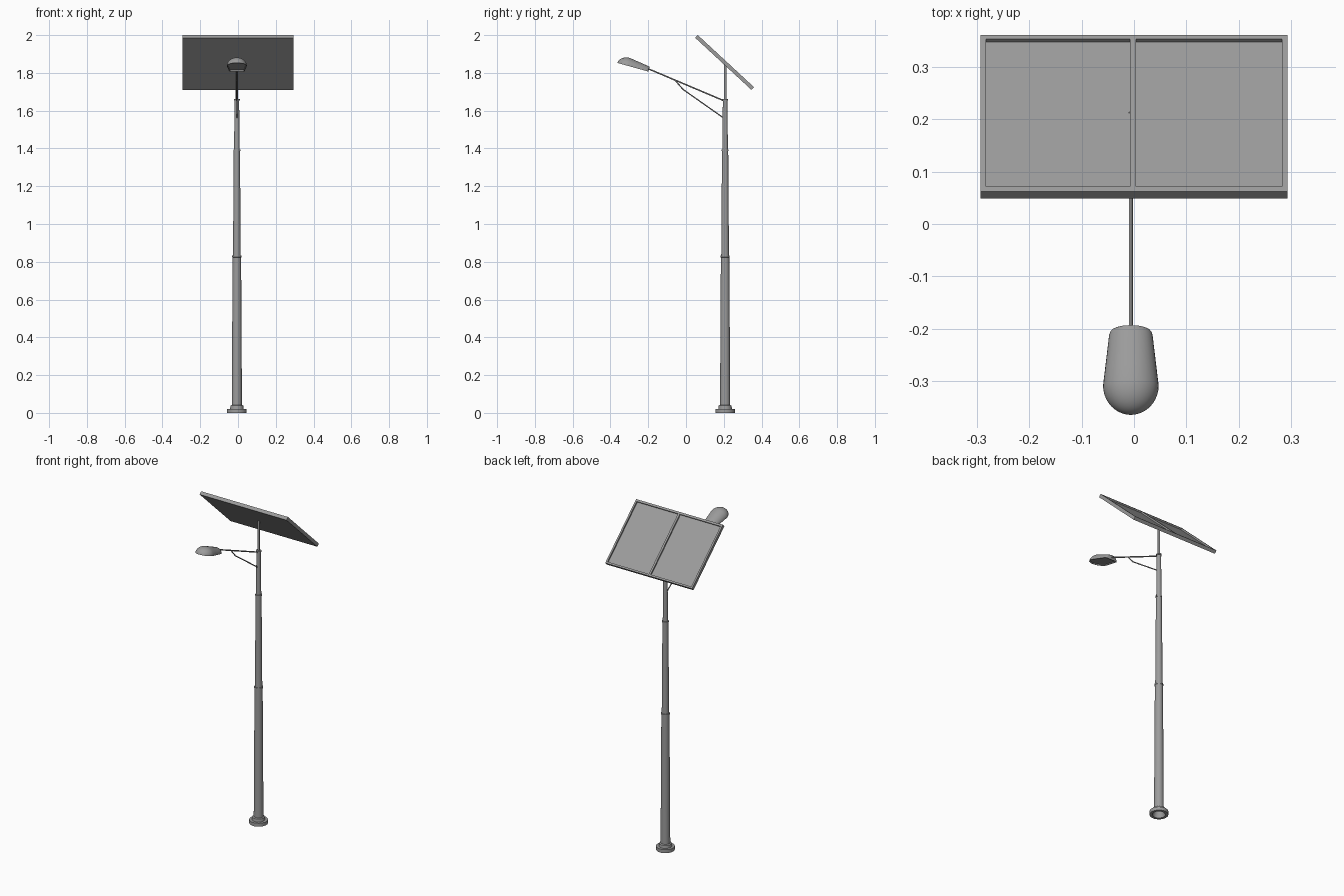
import bpy, bmesh
from math import sin, cos, pi, radians, sqrt
from mathutils import Vector, Matrix

cube = bpy.data.objects.get("Cube")
if cube:
    bpy.data.objects.remove(cube)

grey = bpy.data.materials.new("matte grey")
grey.use_nodes = True
COLOUR = (0.33, 0.33, 0.33, 1)
grey.diffuse_color = COLOUR
grey.node_tree.nodes["Principled BSDF"].inputs["Base Color"].default_value = COLOUR

PX, PY = -0.006, 0.207  # pole axis


def finish(name, bm, matrix=Matrix(), angle=30):
    bmesh.ops.remove_doubles(bm, verts=bm.verts, dist=1e-5)
    bmesh.ops.recalc_face_normals(bm, faces=bm.faces)
    mesh = bpy.data.meshes.new(name)
    bm.to_mesh(mesh)
    bm.free()
    mesh.materials.append(grey)
    ob = bpy.data.objects.new(name, mesh)
    bpy.context.collection.objects.link(ob)
    ob.matrix_world = matrix
    bpy.ops.object.select_all(action='DESELECT')
    ob.select_set(True)
    bpy.context.view_layer.objects.active = ob
    bpy.ops.object.shade_smooth_by_angle(angle=radians(angle))
    return ob


def lathe(name, profile, sides=32):
    bm = bmesh.new()
    verts = [bm.verts.new((r, 0, z)) for r, z in profile]
    edges = [bm.edges.new(pair) for pair in zip(verts, verts[1:])]
    bmesh.ops.spin(bm, geom=verts + edges, cent=(0, 0, 0), axis=(0, 0, 1),
                   angle=2 * pi, steps=sides)
    return finish(name, bm, Matrix.Translation((PX, PY, 0)))


def rod(name, points, radius, sides=12):
    bm = bmesh.new()
    for a, b in zip(points, points[1:]):
        a, b = Vector((PX, *a)), Vector((PX, *b))
        turn = (b - a).to_track_quat('Z', 'Y').to_matrix().to_4x4()
        bmesh.ops.create_cone(bm, cap_ends=True, segments=sides, radius1=radius,
                              radius2=radius, depth=(b - a).length,
                              matrix=Matrix.Translation((a + b) / 2) @ turn)
    return finish(name, bm)


# Hollow flange and tapering pole sections
lathe("base_flange", [(0.027, 0.03), (0.036, 0), (0.052, 0), (0.052, 0.021),
                      (0.036, 0.021), (0.034, 0.038), (0.026, 0.042)])
lathe("lower_pole", [(0.027, 0.03), (0.0225, 0.83), (0.018, 0.832)])
lathe("middle_pole", [(0.0205, 0.825), (0.0165, 1.39), (0.012, 1.392)])
lathe("upper_pole", [(0.015, 1.385), (0.012, 1.66), (0, 1.662)])
lathe("panel_post", [(0.007, 1.65), (0.007, 1.85), (0, 1.85)], 16)

# Collars at the joints
for name, r, z in (("lower_collar", 0.0245, 0.828), ("middle_collar", 0.0185, 1.39),
                   ("upper_collar", 0.0155, 1.658)):
    lathe(name, [(r - 0.008, z - 0.005), (r, z - 0.004), (r, z + 0.004), (r - 0.008, z + 0.005)])

# Lamp arm and its brace
rod("lamp_arm", [(0.207, 1.65), (-0.205, 1.824)], 0.0038)
rod("arm_brace", [(0.204, 1.558), (-0.015, 1.712), (-0.06, 1.763)], 0.0032)

# Solar panel: tray with two recessed cells
W, L, T, RIM = 0.293, 0.203, 0.02, 0.0105
bm = bmesh.new()
xs = [-W, -W + RIM, -0.008, 0.004, W - RIM, W]
ys = [-L, -L + RIM + 0.002, L - RIM, L]
grid = [[bm.verts.new((x, y, T / 2)) for x in xs] for y in ys]
cells = []
for j in range(len(ys) - 1):
    for i in range(len(xs) - 1):
        f = bm.faces.new((grid[j][i], grid[j][i + 1], grid[j + 1][i + 1], grid[j + 1][i]))
        if j == 1 and i in (1, 3):
            cells.append(f)
rim_edges = [e for e in bm.edges if e.is_boundary]
skirt = bmesh.ops.extrude_edge_only(bm, edges=rim_edges)["geom"]
bmesh.ops.translate(bm, verts=[v for v in skirt if isinstance(v, bmesh.types.BMVert)],
                    vec=(0, 0, -T))
bmesh.ops.holes_fill(bm, edges=[e for e in bm.edges if e.is_boundary], sides=0)
for cell in cells:
    new = bmesh.ops.extrude_discrete_faces(bm, faces=[cell])["faces"][0]
    old = [v.co.copy() for v in new.verts]
    bmesh.ops.translate(bm, verts=new.verts, vec=(0, 0, -0.009))
    low = [v.co.copy() for v in new.verts]
    for k in range(4):
        n = (k + 1) % 4
        bm.faces.new([bm.verts.new(p) for p in (old[k], old[n], low[n], low[k])])
finish("solar_panel", bm, Matrix.Translation((0, 0.2045, 1.855))
       @ Matrix.Rotation(radians(-42.8), 4, 'X'), 20)

# Lamp head: half-ellipse sections swept from blunt rear to round tip
LEN, WIDE, FRONT = 0.17, 0.053, 0.112


def lamp_size(s):
    if s < FRONT:
        k = s / FRONT
        corner = 0.75 + 0.25 * sqrt(1 - (1 - min(s / 0.012, 1)) ** 2)
        return (0.040 + 0.013 * k) * corner, (0.027 + 0.016 * k) * (0.9 + 0.1 * corner)
    k = sqrt(max(0, 1 - ((s - FRONT) / (LEN - FRONT)) ** 2))
    return WIDE * k, 0.043 * k


stations = [0, 0.002, 0.006, 0.012, 0.045, 0.08]
stations += [FRONT + (LEN - FRONT) * sin(k * pi / 20) for k in range(10)] + [LEN - 0.0001]
ARC = 16
bm = bmesh.new()
rings = []
for s in stations:
    w, h = lamp_size(s)
    rings.append([bm.verts.new((w * cos(pi * k / ARC), -s, h * sin(pi * k / ARC)))
                  for k in range(ARC + 1)])
for a, b in zip(rings, rings[1:]):
    for k in range(ARC):
        bm.faces.new((a[k], a[k + 1], b[k + 1], b[k]))
bm.faces.new(rings[0])
bm.faces.new(rings[-1])
under = bm.faces.new([r[0] for r in rings] + [r[-1] for r in reversed(rings)])
# Recessed underside
bmesh.ops.recalc_face_normals(bm, faces=bm.faces)
bmesh.ops.inset_region(bm, faces=[under], thickness=0.004)
bmesh.ops.inset_region(bm, faces=[under], thickness=0.0005, depth=-0.006)
finish("lamp_head", bm, Matrix.Translation((PX, -0.2, 1.807))
       @ Matrix.Rotation(radians(-15.7), 4, 'X'), 40)
